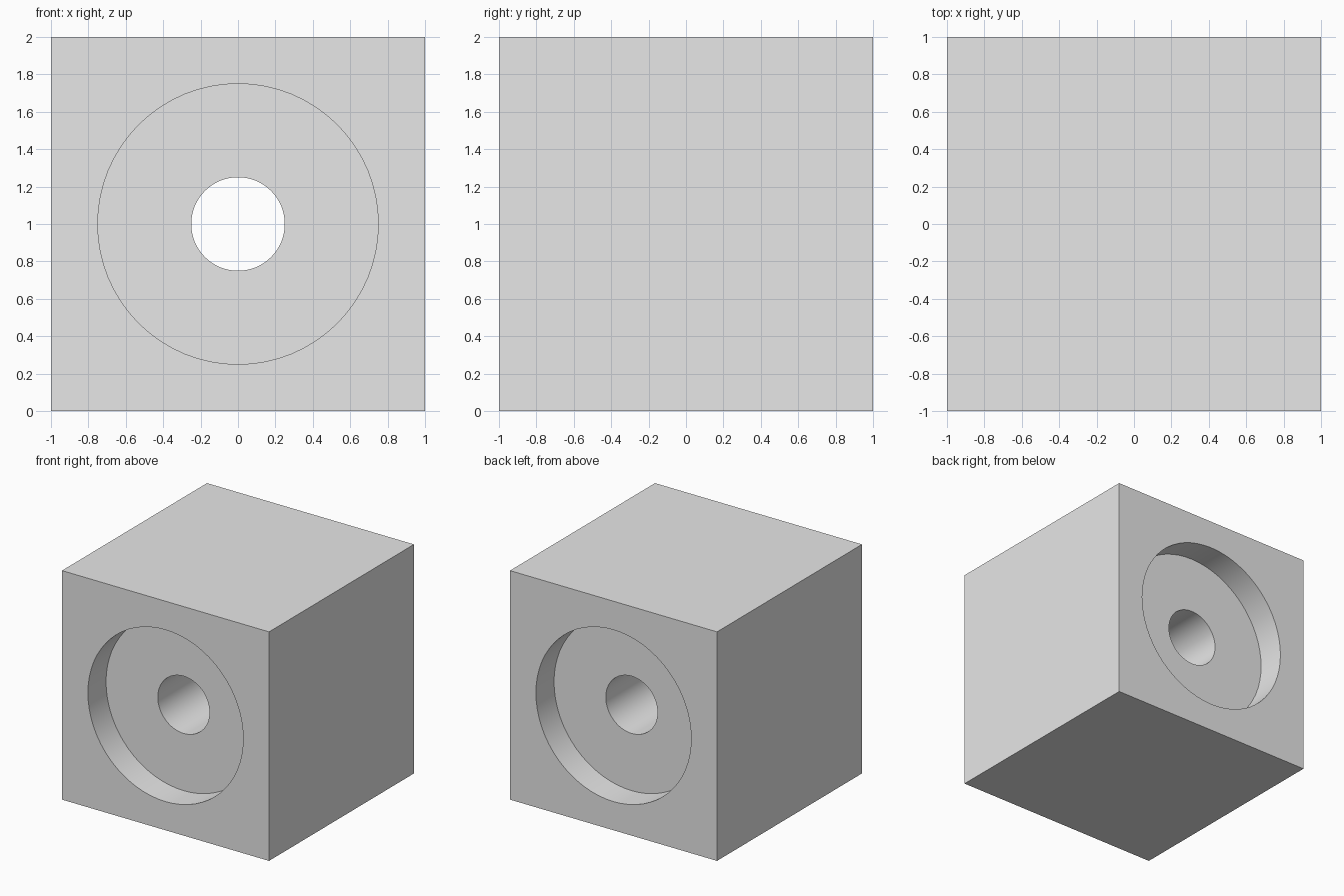
import bpy
import math

SIZE = 2.0
CENTRE_Z = SIZE / 2
RECESS_RADIUS = 0.75
RECESS_DEPTH = 0.25
BORE_RADIUS = 0.25

cube = bpy.data.objects.get("Cube")
if cube:
    bpy.data.objects.remove(cube, do_unlink=True)

# Single light grey material
grey = bpy.data.materials.new("light_grey")
grey.use_nodes = True
colour = (0.8, 0.8, 0.8, 1.0)
grey.diffuse_color = colour
grey.node_tree.nodes["Principled BSDF"].inputs["Base Color"].default_value = colour


def add_cutter(name, radius, length, y):
    """Round cutter lying along the y axis."""
    bpy.ops.mesh.primitive_cylinder_add(
        vertices=64, radius=radius, depth=length,
        location=(0, y, CENTRE_Z), rotation=(math.pi / 2, 0, 0))
    cutter = bpy.context.object
    cutter.name = name
    cutter.hide_render = True
    cutter.data.materials.append(grey)
    return cutter


# Solid block
bpy.ops.mesh.primitive_cube_add(size=SIZE, location=(0, 0, CENTRE_Z))
block = bpy.context.object
block.name = "bored_block"
block.data.materials.append(grey)

# Matching front and back recesses, and a bore right through
cutters = [add_cutter("bore_cutter", BORE_RADIUS, SIZE * 2, 0)]
for name, side in (("front", -1), ("back", 1)):
    cutters.append(add_cutter(name + "_recess_cutter", RECESS_RADIUS,
                              RECESS_DEPTH * 2, side * SIZE / 2))

bpy.ops.object.select_all(action='DESELECT')
block.select_set(True)
bpy.context.view_layer.objects.active = block
for cutter in cutters:
    cut = block.modifiers.new(cutter.name, 'BOOLEAN')
    cut.operation = 'DIFFERENCE'
    cut.solver = 'EXACT'
    cut.object = cutter
    bpy.ops.object.modifier_apply(modifier=cut.name)
    bpy.data.objects.remove(cutter, do_unlink=True)

# Smooth round walls with crisp rims
bpy.ops.object.shade_smooth_by_angle(angle=math.radians(30))
